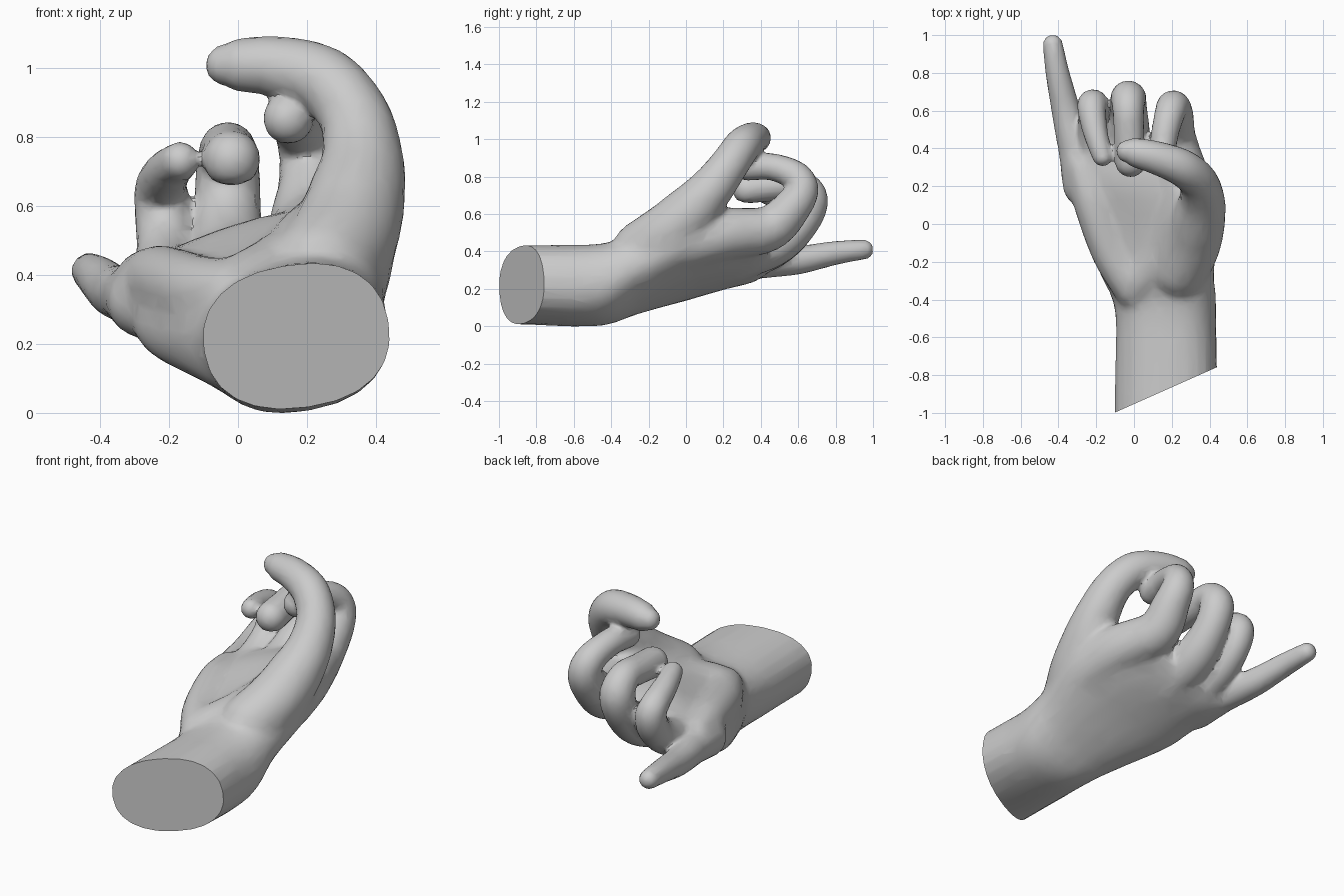
import bpy, bmesh, math
from mathutils import Vector, Matrix

if "Cube" in bpy.data.objects:
    bpy.data.objects.remove(bpy.data.objects["Cube"])

SIDES = 24
bm = bmesh.new()


def spline(pts, steps=6):
    """Catmull-Rom samples through points of any length."""
    p = [Vector(q) for q in pts]
    p = [p[0] * 2 - p[1]] + p + [p[-1] * 2 - p[-2]]
    out = []
    for i in range(1, len(p) - 2):
        a, b, c, d = p[i - 1:i + 3]
        for k in range(steps):
            t = k / steps
            out.append(0.5 * (2 * b + (c - a) * t + (2 * a - 5 * b + 4 * c - d) * t * t
                              + (3 * b - a - 3 * c + d) * t ** 3))
    return out + [p[-2]]


def skin(rings):
    """Join rings of points into a closed tube."""
    vs = [[bm.verts.new(c) for c in r] for r in rings]
    for a, b in zip(vs, vs[1:]):
        for i in range(SIDES):
            j = (i + 1) % SIDES
            bm.faces.new((a[i], a[j], b[j], b[i]))
    bm.faces.new(vs[0][::-1])
    bm.faces.new(vs[-1])


def finger(pts):
    """Round limb along (x, y, z, radius) points, with ball ends."""
    s = spline(pts)
    c = [q.to_3d() for q in s]
    rings, tan, side = [], None, None
    for i, q in enumerate(s):
        t = (c[min(i + 1, len(c) - 1)] - c[max(i - 1, 0)]).normalized()
        side = t.orthogonal() if side is None else tan.rotation_difference(t) @ side
        tan = t
        side = (side - t * side.dot(t)).normalized()
        up = t.cross(side)
        rings.append([c[i] + q[3] * (side * math.cos(a) + up * math.sin(a))
                      for a in (2 * math.pi * k / SIDES for k in range(SIDES))])
    skin(rings)
    for q in (s[0], s[-1]):
        bmesh.ops.create_uvsphere(bm, u_segments=16, v_segments=10, radius=q[3],
                                  matrix=Matrix.Translation(q.to_3d()))


# forearm and palm: y, centre x, centre z, half width, half thickness, roll in degrees
sections = [(-1.25, .17, .23, .272, .207, 9), (-.9, .17, .23, .272, .207, 9),
            (-.55, .17, .225, .266, .214, 11), (-.4, .16, .24, .277, .21, 15),
            (-.25, .12, .29, .315, .19, 20), (0, .08, .36, .39, .165, 21),
            (.2, .03, .40, .372, .155, 19), (.36, -.03, .41, .335, .125, 19),
            (.44, -.03, .42, .28, .085, 19)]
rings = []
for y, cx, cz, w, h, roll in spline(sections):
    r = math.radians(roll)
    ring = []
    for k in range(SIDES):
        a = 2 * math.pi * k / SIDES
        u = w * math.copysign(abs(math.cos(a)) ** .87, math.cos(a))
        v = h * math.copysign(abs(math.sin(a)) ** .87, math.sin(a))
        ring.append((cx + u * math.cos(r) - v * math.sin(r), y,
                     cz + u * math.sin(r) + v * math.cos(r)))
    rings.append(ring)
skin(rings)

# thumb
finger([(.24, -.24, .415, .157), (.305, -.1, .51, .157), (.345, .04, .635, .142),
        (.36, .14, .75, .118), (.335, .23, .87, .103), (.25, .3, .97, .098),
        (.12, .35, 1.01, .088), (0, .38, 1.015, .076), (-.035, .385, 1.015, .06)])
# ball of the thumb, spreading across the palm
finger([(.04, -.29, .36, .12), (.15, -.13, .42, .125), (.24, .05, .5, .13), (.27, .15, .54, .12)])
# heel of the palm on the little finger side
finger([(0, -.34, .34, .11), (-.12, -.15, .36, .107), (-.22, .12, .39, .104),
        (-.27, .3, .39, .09)])
# index finger with the web towards the thumb
finger([(.3, 0, .45, .14), (.275, .2, .5, .14), (.21, .44, .53, .122), (.215, .575, .655, .1),
        (.207, .62, .745, .088), (.188, .58, .815, .08), (.16, .46, .86, .072),
        (.145, .33, .86, .073)])
# middle finger
finger([(-.03, .25, .37, .13), (-.03, .48, .45, .115), (-.028, .62, .57, .096),
        (-.03, .665, .69, .094), (-.03, .6, .765, .083), (-.025, .46, .757, .08),
        (-.018, .33, .742, .083)])
# ring finger
finger([(-.18, .22, .34, .12), (-.2, .45, .41, .1), (-.207, .58, .5, .087), (-.217, .63, .6, .083),
        (-.223, .6, .66, .075), (-.203, .48, .706, .065), (-.167, .36, .738, .055)])
# little finger
finger([(-.27, .2, .33, .11), (-.315, .4, .35, .088), (-.36, .6, .362, .076),
        (-.405, .8, .4, .063), (-.43, .95, .418, .053)])

bmesh.ops.recalc_face_normals(bm, faces=bm.faces)
me = bpy.data.meshes.new("hand_parts")
bm.to_mesh(me)
bm.free()
hand = bpy.data.objects.new("hand", me)
bpy.context.collection.objects.link(hand)


def apply_modifiers():
    dg = bpy.context.evaluated_depsgraph_get()
    mesh = bpy.data.meshes.new_from_object(hand.evaluated_get(dg))
    hand.modifiers.clear()
    hand.data = mesh
    b = bmesh.new()
    b.from_mesh(mesh)
    return b


# fuse the parts into one skin
m = hand.modifiers.new("fuse", 'REMESH')
m.mode, m.voxel_size = 'VOXEL', 0.012
m = hand.modifiers.new("soften", 'SMOOTH')
m.factor, m.iterations = 0.5, 4
bm = apply_modifiers()

# melt the seams between the palm, thumb base and knuckles
palm = [v for v in bm.verts if -.6 < v.co.y < .42 and v.co.z < .68]
for i in range(20):
    bmesh.ops.smooth_vert(bm, verts=palm, factor=.5,
                          use_axis_x=True, use_axis_y=True, use_axis_z=True)
bm.to_mesh(hand.data)
bm.free()
m = hand.modifiers.new("simplify", 'DECIMATE')
m.ratio = 0.08
bm = apply_modifiers()

# slanted flat cut across the forearm
bmesh.ops.bisect_plane(bm, geom=bm.verts[:] + bm.edges[:] + bm.faces[:], dist=1e-5,
                       plane_co=(-.06, -.98, .23), plane_no=(.24, -.54, 0), clear_outer=True)
bmesh.ops.holes_fill(bm, edges=[e for e in bm.edges if e.is_boundary], sides=0)
low = min(v.co.z for v in bm.verts)
bmesh.ops.translate(bm, verts=bm.verts, vec=(0, 0, -low))
bm.to_mesh(hand.data)
bm.free()
hand.data.name = "hand"

grey = bpy.data.materials.new("grey")
grey.diffuse_color = (.6, .6, .6, 1)
grey.use_nodes = True
grey.node_tree.nodes["Principled BSDF"].inputs["Base Color"].default_value = grey.diffuse_color
hand.data.materials.clear()
hand.data.materials.append(grey)

bpy.context.view_layer.objects.active = hand
hand.select_set(True)
bpy.ops.object.shade_smooth_by_angle(angle=math.radians(40))
